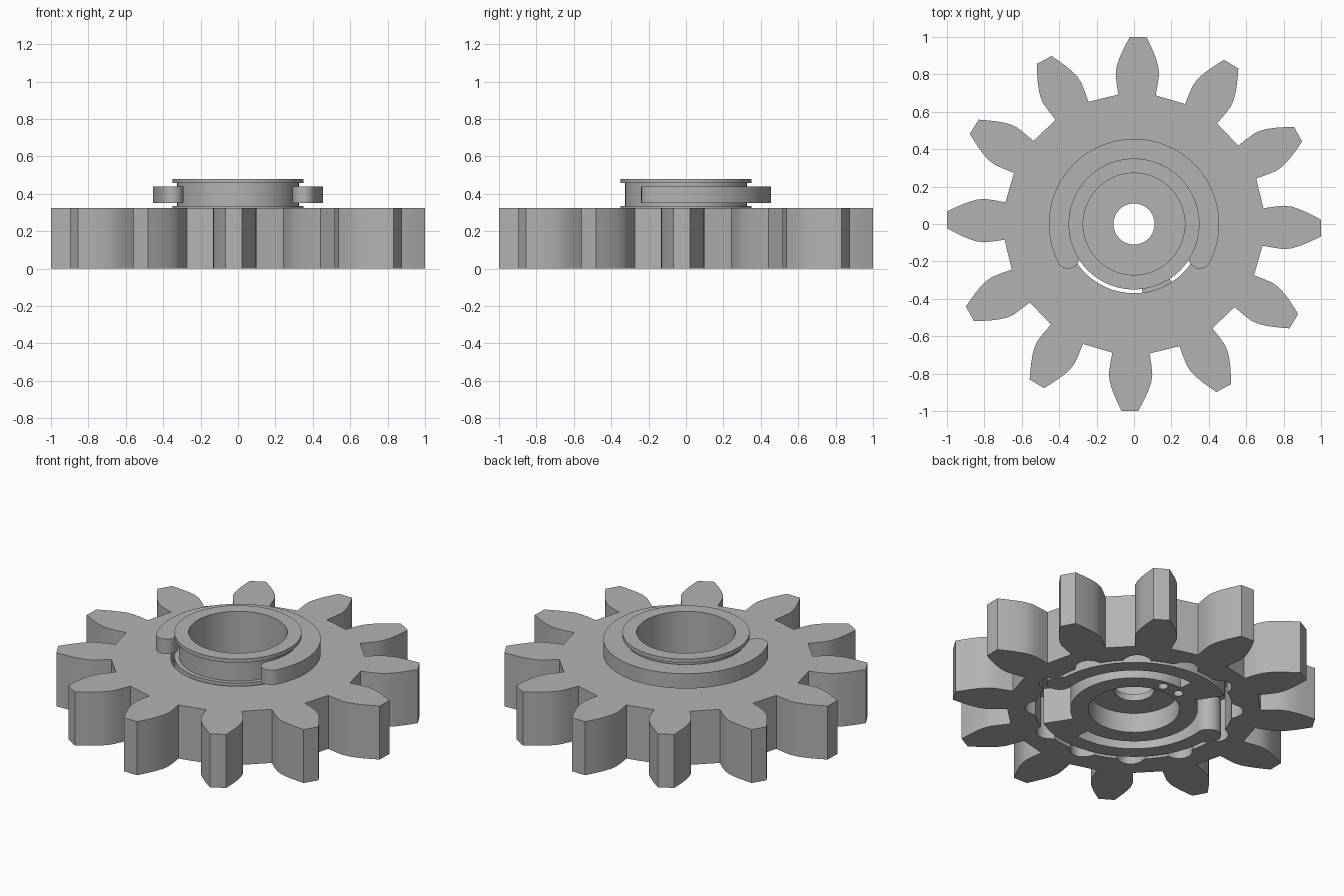
import bpy, bmesh, math

if "Cube" in bpy.data.objects:
    bpy.data.objects.remove(bpy.data.objects["Cube"])

grey = bpy.data.materials.new("plain_grey")
grey.diffuse_color = (0.45, 0.45, 0.45, 1)
grey.use_nodes = True
grey.node_tree.nodes["Principled BSDF"].inputs["Base Color"].default_value = grey.diffuse_color


def polar(r, deg):
    a = math.radians(deg)
    return (r * math.cos(a), r * math.sin(a))


def arc(r, a0, a1, n, centre=(0, 0)):
    pts = [polar(r, a0 + (a1 - a0) * i / n) for i in range(n + 1)]
    return [(x + centre[0], y + centre[1]) for x, y in pts]


def finish(name, bm):
    bmesh.ops.recalc_face_normals(bm, faces=bm.faces[:])
    mesh = bpy.data.meshes.new(name)
    bm.to_mesh(mesh)
    bm.free()
    mesh.materials.append(grey)
    ob = bpy.data.objects.new(name, mesh)
    bpy.context.collection.objects.link(ob)
    return ob


def plate(name, outline, z0, z1):
    """Extrude a closed outline from z0 to z1."""
    bm = bmesh.new()
    face = bm.faces.new([bm.verts.new((x, y, z0)) for x, y in outline])
    new = bmesh.ops.extrude_face_region(bm, geom=[face])["geom"]
    for v in new:
        if isinstance(v, bmesh.types.BMVert):
            v.co.z = z1
    return finish(name, bm)


def lathe(name, profile, n=96):
    """Turn a closed (radius, height) profile around z."""
    bm = bmesh.new()
    rings = [[bm.verts.new((*polar(r, 360 * i / n), z)) for r, z in profile] for i in range(n)]
    m = len(profile)
    for i in range(n):
        a, b = rings[i], rings[(i + 1) % n]
        for j in range(m):
            k = (j + 1) % m
            bm.faces.new((a[j], b[j], b[k], a[k]))
    return finish(name, bm)


def activate(ob):
    bpy.ops.object.select_all(action='DESELECT')
    ob.select_set(True)
    bpy.context.view_layer.objects.active = ob


def cut(ob, cutter):
    activate(ob)
    mod = ob.modifiers.new("cut", 'BOOLEAN')
    mod.operation = 'DIFFERENCE'
    mod.solver = 'EXACT'
    mod.object = cutter
    bpy.ops.object.modifier_apply(modifier=mod.name)
    bpy.data.objects.remove(cutter)


# Toothed wheel: twelve curved, blunt teeth with straight gullets
TEETH, TURN = 12, -1.3
flank = [(0.69, 0.10), (0.75, 0.110), (0.80, 0.116), (0.84, 0.112),
         (0.88, 0.100), (0.92, 0.084), (0.96, 0.065), (1.0, 0.045)]
tooth = [(r, -w) for r, w in flank] + [(r, w) for r, w in reversed(flank)]
outline = []
for i in range(TEETH):
    a = math.radians(TURN + 360 / TEETH * i)
    c, s = math.cos(a), math.sin(a)
    outline += [(r * c - w * s, r * s + w * c) for r, w in tooth]
gear = plate("gear_wheel", outline, 0, 0.325)

# Scalloped pocket underneath and the round opening for the hub
pocket = []
for i in range(240):
    a = 1.5 * i
    bump = max(0, math.cos(math.radians(TEETH * (a + 8))))
    pocket.append(polar(0.545 + 0.055 * bump ** 0.6, a))
cut(gear, plate("pocket_cutter", pocket, -0.1, 0.26))
cut(gear, plate("opening_cutter", arc(0.37, 0, 356.25, 95), -0.1, 0.5))

# Hub: bored from both ends, thin floor with a centre hole, grooved neck
hub = lathe("hub", [(0.25, 0), (0.35, 0), (0.35, 0.335), (0.325, 0.335),
                    (0.325, 0.457), (0.35, 0.457), (0.35, 0.48), (0.272, 0.48),
                    (0.272, 0.16), (0.11, 0.16), (0.11, 0.12), (0.25, 0.12)])
# Two small blind holes in the lower rim
for deg in (82, 104):
    cut(hub, plate("pin_hole_cutter", arc(0.028, 0, 345, 23, polar(0.30, deg)), -0.05, 0.08))

# Two spring arms around the hub, each ending in a rounded lug
arms = []
for i in range(2):
    t = 180 * i
    lug = -5 + t
    arm = arc(0.52, 4 + t, 123 + t, 40)
    arm += arc(0.34, 123 + t, 97 + t, 8)
    arm += arc(0.43, 97 + t, lug + 1, 34)
    arm += arc(0.07, lug + 180, lug + 375, 18, polar(0.50, lug))
    arms.append(plate("spring_arm", arm, 0, 0.22))

# Open retaining ring in the neck groove, with rounded ends
A0, A1, MID, END = -27, 207, 0.395, 0.06
ring = arc(MID + END, A0, A1, 80)
ring += arc(END, A1, A1 + 180, 14, polar(MID, A1))[1:-1]
ring += arc(MID - END, A1, A0, 80)
ring += arc(END, A0 + 180, A0 + 360, 14, polar(MID, A0))[1:-1]
clip = plate("retaining_ring", ring, 0.35, 0.44)

for ob in [gear, hub, clip] + arms:
    activate(ob)
    bpy.ops.object.shade_smooth_by_angle(angle=math.radians(25))
